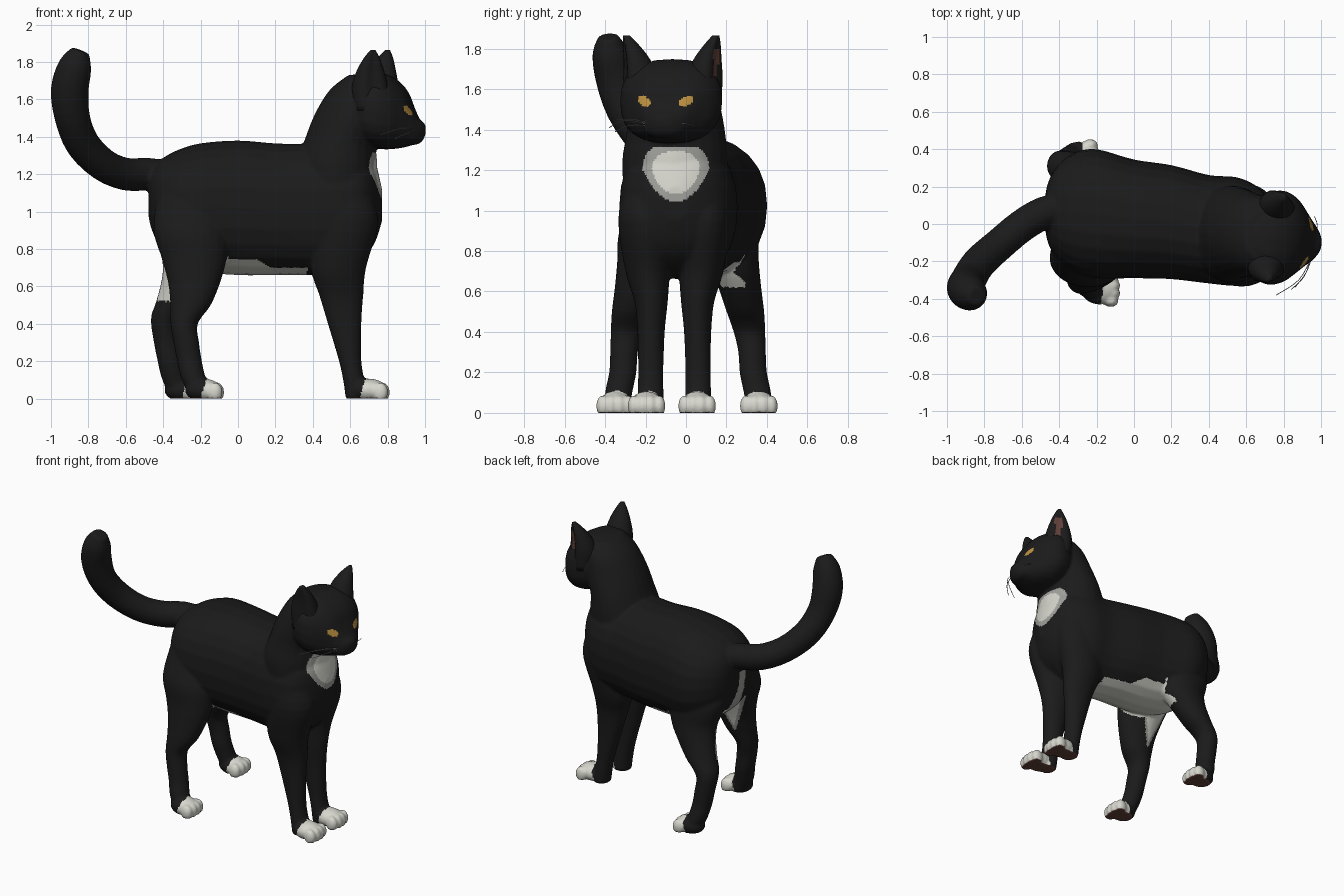
import bpy, bmesh, math
from mathutils import Vector

if "Cube" in bpy.data.objects:
    bpy.data.objects.remove(bpy.data.objects["Cube"])

def material(name, rgb):
    m = bpy.data.materials.new(name)
    m.diffuse_color = (*rgb, 1)
    m.use_nodes = True
    m.node_tree.nodes["Principled BSDF"].inputs["Base Color"].default_value = m.diffuse_color
    return m

BLACK, WHITE, GREY, AMBER, BROWN = range(5)
MATS = [material("black fur", (.0108, .0108, .0108)), material("white fur", (.68, .68, .62)),
        material("grey fur", (.35, .35, .33)), material("amber eye", (.5, .28, .05)),
        material("brown skin", (.12, .05, .04))]
WHISKER = material("whisker grey", (.42, .42, .42))

# Head frame: turned slightly towards -y
YAW = math.radians(-10)
F = Vector((math.cos(YAW), math.sin(YAW), 0))
L = Vector((-math.sin(YAW), math.cos(YAW), 0))
Z = Vector((0, 0, 1))
PIVOT = Vector((.70, -.063, 0))

def head_point(u, v, z):
    return PIVOT + F * u + L * v + Z * z

def spline(rows, n=4):
    """Catmull-Rom resampling of a table of section values."""
    out = []
    for i in range(len(rows) - 1):
        a, b, c, d = rows[max(i - 1, 0)], rows[i], rows[i + 1], rows[min(i + 2, len(rows) - 1)]
        for k in range(n):
            t = k / n
            out.append([q + .5 * t * (r - p + t * (2*p - 5*q + 4*r - s + t * (3*(q - r) + s - p)))
                        for p, q, r, s in zip(a, b, c, d)])
    return out + [rows[-1]]

def loft(bm, rings, seg=24, power=1.0, dent=None):
    """Skin closed sections given as (centre, half axis a, half axis b)."""
    def shaped(w):
        return math.copysign(abs(w) ** power, w)
    loops = []
    for c, a, b in rings:
        loop = []
        for i in range(seg):
            t = 2 * math.pi * i / seg
            k = dent(t) if dent else 1
            loop.append(bm.verts.new(c + (a * shaped(math.cos(t)) + b * shaped(math.sin(t))) * k))
        loops.append(loop)
    for p, q in zip(loops, loops[1:]):
        for i in range(seg):
            j = (i + 1) % seg
            bm.faces.new((p[i], p[j], q[j], q[i]))
    bm.faces.new(loops[0][::-1])
    bm.faces.new(loops[-1])

def ball(bm, c, r):
    made = bmesh.ops.create_uvsphere(bm, u_segments=16, v_segments=10, radius=1)["verts"]
    for v in made:
        v.co = Vector(c) + Vector((v.co.x * r[0], v.co.y * r[1], v.co.z * r[2]))

def finish(bm, name):
    bmesh.ops.recalc_face_normals(bm, faces=bm.faces)
    mesh = bpy.data.meshes.new(name)
    bm.to_mesh(mesh)
    bm.free()
    obj = bpy.data.objects.new(name, mesh)
    bpy.context.collection.objects.link(obj)
    return obj

def upright(rows):
    """Horizontal sections (z, x0, x1, y0, y1)."""
    return [(Vector(((x0 + x1) / 2, (y0 + y1) / 2, z)), Vector(((x1 - x0) / 2, 0, 0)),
             Vector((0, (y1 - y0) / 2, 0))) for z, x0, x1, y0, y1 in spline(rows)]

body = bmesh.new()

# Torso: sections along x (x, y0, y1, z0, z1)
torso = [(-.478, .0, .12, .97, 1.15), (-.46, -.10, .22, .90, 1.22), (-.41, -.19, .31, .80, 1.28),
         (-.32, -.26, .38, .73, 1.33), (-.2, -.29, .40, .68, 1.365), (0, -.29, .345, .66, 1.38),
         (.2, -.295, .315, .66, 1.365), (.4, -.318, .262, .66, 1.36), (.55, -.33, .25, .67, 1.36),
         (.66, -.30, .20, .74, 1.33), (.73, -.215, .12, .83, 1.27), (.77, -.11, .01, .95, 1.12)]
loft(body, [(Vector((x, (y0 + y1) / 2, (z0 + z1) / 2)), Vector((0, (y1 - y0) / 2, 0)),
             Z * ((z1 - z0) / 2)) for x, y0, y1, z0, z1 in spline(torso)], power=.88)

# Neck
loft(body, upright([(1.1, .32, .74, -.31, .20), (1.25, .31, .745, -.315, .205),
                    (1.38, .355, .74, -.295, .195), (1.52, .41, .8, -.28, .17),
                    (1.65, .49, .82, -.25, .14), (1.73, .59, .8, -.20, .07)]))

# Head: sections along the gaze (u, half width, z0, z1)
head = [(-.12, .14, 1.45, 1.72), (-.03, .225, 1.37, 1.745), (.06, .255, 1.335, 1.745),
        (.14, .225, 1.335, 1.71), (.20, .165, 1.345, 1.65), (.235, .125, 1.355, 1.57),
        (.265, .095, 1.36, 1.505), (.29, .06, 1.38, 1.48), (.306, .025, 1.415, 1.465)]
loft(body, [(head_point(u, 0, (z0 + z1) / 2), L * w, Z * ((z1 - z0) / 2))
            for u, w, z0, z1 in spline(head)], power=.8)
for s in (-1, 1):
    ball(body, head_point(.243, s * .036, 1.41), (.04, .048, .036))

# Tail: (x, y, z, radius)
tail = spline([(-.36, .09, 1.19, .08), (-.48, .06, 1.2, .088), (-.6, -.01, 1.2, .088),
               (-.72, -.11, 1.25, .088), (-.83, -.21, 1.36, .092), (-.885, -.3, 1.5, .095),
               (-.9, -.345, 1.65, .102), (-.87, -.375, 1.78, .09), (-.84, -.385, 1.86, .05)], 3)
rings = []
for i, row in enumerate(tail):
    t = (Vector(tail[min(i + 1, len(tail) - 1)][:3]) - Vector(tail[max(i - 1, 0)][:3])).normalized()
    a = Vector((.6, -.8, 0))
    a = (a - t * a.dot(t)).normalized()
    rings.append((Vector(row[:3]), a * row[3], t.cross(a) * row[3]))
loft(body, rings, 16)

# Front legs, the far one mirrored
front_leg = [(1.15, .46, .69, -.30, -.1), (.95, .40, .75, -.335, -.07), (.7, .39, .685, -.30, -.08),
             (.55, .435, .67, -.255, -.09), (.4, .48, .66, -.24, -.105), (.2, .54, .66, -.237, -.112),
             (.08, .565, .68, -.24, -.11), (.0, .575, .69, -.24, -.11)]
loft(body, upright(front_leg))
loft(body, upright([(z, x0, x1, -.115 - y1, -.115 - y0) for z, x0, x1, y0, y1 in front_leg]))

# Hind legs, the far one mirrored and standing further back
hind_leg = [(1.1, -.43, -.1, -.25, .0), (.9, -.452, -.05, -.33, -.04), (.75, -.408, -.06, -.34, -.09),
            (.62, -.374, -.095, -.352, -.14), (.5, -.362, -.145, -.367, -.18), (.4, -.36, -.215, -.372, -.215),
            (.3, -.345, -.208, -.375, -.238), (.2, -.325, -.193, -.38, -.245),
            (.1, -.30, -.17, -.40, -.265), (.0, -.25, -.14, -.40, -.28)]
def back(z):
    return -.105 * min(max((.72 - z) / .28, 0), 1)
loft(body, upright(hind_leg))
loft(body, upright([(z, x0 + back(z), x1 + back(z), .02 - y1, .02 - y0)
                    for z, x0, x1, y0, y1 in spline(hind_leg, 2)]))

# Paws with toes: (front x, centre y, length of white)
PAWS = [(.81, -.195, .16), (.81, .055, .16), (-.075, -.35, .125), (-.185, .36, .115)]
for x, y, _ in PAWS:
    ball(body, (x - .11, y, .045), (.10, .082, .062))
    for k in (-1.5, -.5, .5, 1.5):
        ball(body, (x - .034 - .01 * abs(k), y + k * .042, .034), (.042, .031, .054))

# Blend all of these into one skin
obj = finish(body, "body")
skin = obj.modifiers.new("skin", 'REMESH')
skin.mode = 'VOXEL'
skin.voxel_size = .010
soft = obj.modifiers.new("soften", 'SMOOTH')
soft.factor, soft.iterations = .5, 6
mesh = bpy.data.meshes.new_from_object(obj.evaluated_get(bpy.context.evaluated_depsgraph_get()))
obj.modifiers.clear()
obj.data = mesh
for v in mesh.vertices:
    v.co.z = max(v.co.z, 0)
mesh.update()
mesh.materials.clear()
for m in MATS:
    mesh.materials.append(m)

def coat(p, n):
    """Colour of the coat at a point with the given normal."""
    x, y, z = p
    for px, py, white in PAWS:                            # white socks, brown pads
        if z < .115 and abs(y - py) < .115 and px - .25 < x < px + .03:
            if z < .004 and n.z < -.5:
                return BROWN
            return WHITE if x > px - white + z * .3 else BLACK
    u, v = (p - PIVOT).dot(F), abs((p - PIVOT).dot(L))    # eyes
    if u > .12 and ((v - .105) / .035) ** 2 + ((z - 1.54 - .3 * (v - .105)) / .024) ** 2 < 1:
        return AMBER
    if x > .6 and n.x > .1 and z < 1.315:                 # bib, narrower at the bottom
        half = .165 if z > 1.2 else .165 - .5 * (1.2 - z)
        e = abs((y + .05) / half) ** 2.6 + abs((z - 1.19) / .145) ** 2.6
        if e < 1:
            return WHITE if e < .42 else GREY
    edge = .745 if x < .1 else max(.70, .745 - .6 * (x - .1))
    if -.05 < x < .37 and z < edge and -.26 < y < .28:    # belly
        return WHITE if n.z < -.5 else GREY
    if x < -.3 and n.x < -.2 and n.y > -.1 and .7 < z < 1.08 and abs(y - .02) < .04 + .22 * (1.08 - z):
        return GREY                                       # patch under the tail
    if x <= -.05 and .52 < z < .82 and -.27 < y < .29:    # inner thighs
        inward = n.y if y < .01 else -n.y
        reach = .4 * (z - .5) - (abs(x + .27) if y < .01 else x + .33)
        groin = n.z < -.5 and z > .62
        if groin or (inward > .2 and reach > 0 and n.x < (.5 if y < .01 else -.02)):
            return WHITE if groin or reach > .02 else GREY
    return BLACK

for f in mesh.polygons:
    f.material_index = coat(f.center, f.normal)
mesh.shade_smooth()

# Ears: hollowed cones opening outwards
for side, name in ((-1, "near_ear"), (1, "far_ear")):
    bm = bmesh.new()
    facing = side * math.radians(65)
    rows = spline([(1.54, .045, .155, .10, .10), (1.66, .035, .165, .098, .092), (1.75, .04, .182, .075, .07),
                   (1.82, .052, .207, .043, .042), (1.865, .062, .225, .012, .018)], 3)
    loft(bm, [(head_point(u, side * v, z), F * a, L * b) for z, u, v, a, b in rows], 24,
         dent=lambda t: 1 - .35 * max(0, math.cos(t - facing)) ** 7)
    ear = finish(bm, name)
    ear.data.materials.append(MATS[BLACK])
    ear.data.materials.append(MATS[BROWN])
    look = F * math.cos(facing) + L * math.sin(facing)
    for f in ear.data.polygons:
        axis = head_point(.045, side * .18, f.center.z)
        if side > 0 and 1.66 < f.center.z < 1.80 and (f.center - axis).normalized().dot(look) > .9:
            f.material_index = 1
    ear.data.shade_smooth()

# Whiskers
for i, path in enumerate([[(.95, -.18, 1.425), (.88, -.30, 1.445), (.76, -.38, 1.41)],
                          [(.95, -.17, 1.42), (.91, -.28, 1.42), (.84, -.35, 1.39)],
                          [(.95, -.18, 1.43), (.92, -.26, 1.45), (.86, -.34, 1.45)],
                          [(.96, -.07, 1.43), (.98, -.01, 1.43), (.965, .04, 1.42)]]):
    curve = bpy.data.curves.new("whisker", 'CURVE')
    curve.dimensions = '3D'
    curve.bevel_depth, curve.bevel_resolution = .002, 0
    pts = spline(path)
    line = curve.splines.new('POLY')
    line.points.add(len(pts) - 1)
    for q, co in zip(line.points, pts):
        q.co = (*co, 1)
    curve.materials.append(WHISKER)
    bpy.context.collection.objects.link(bpy.data.objects.new(f"whisker_{i + 1}", curve))
